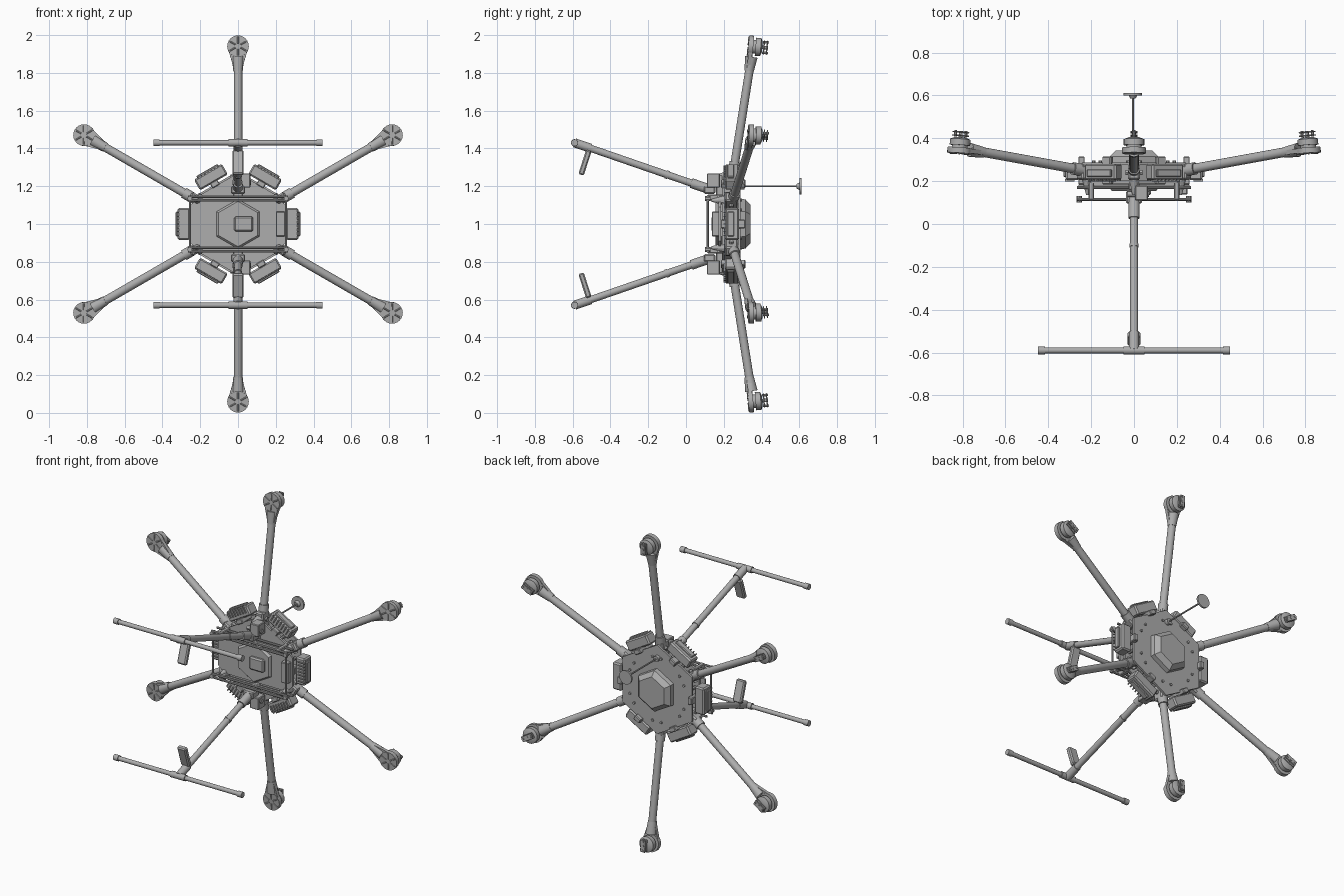
import bpy, bmesh, math
from mathutils import Matrix, Vector

if "Cube" in bpy.data.objects:
    bpy.data.objects.remove(bpy.data.objects["Cube"])

grey = bpy.data.materials.new("mid_grey")
grey.use_nodes = True
grey.diffuse_color = (0.42, 0.42, 0.42, 1)
grey.node_tree.nodes["Principled BSDF"].inputs["Base Color"].default_value = (0.42, 0.42, 0.42, 1)
parts = []
CENTRE = Matrix.Translation((0, 0, 1))


def frame(deg):
    """Frame at the hub: local x points outward, y along the rotor axis."""
    return CENTRE @ Matrix.Rotation(-math.radians(deg), 4, 'Y')


def finish(bm, name, m):
    bmesh.ops.recalc_face_normals(bm, faces=bm.faces)
    mesh = bpy.data.meshes.new(name)
    bm.to_mesh(mesh)
    bm.free()
    mesh.materials.append(grey)
    ob = bpy.data.objects.new(name, mesh)
    ob.matrix_world = m
    bpy.context.collection.objects.link(ob)
    parts.append(ob)
    return ob


def rod(name, p, q, r1, r2=None, m=CENTRE, sides=20):
    p, q = Vector(p), Vector(q)
    bm = bmesh.new()
    bmesh.ops.create_cone(bm, cap_ends=True, segments=sides, radius1=r1,
                          radius2=r1 if r2 is None else r2, depth=(q - p).length)
    turn = (q - p).to_track_quat('Z', 'Y').to_matrix().to_4x4()
    bm.transform(Matrix.Translation((p + q) / 2) @ turn)
    return finish(bm, name, m)


def box(name, centre, size, m=CENTRE, bevel=0.004, tilt=0):
    bm = bmesh.new()
    bmesh.ops.create_cube(bm, size=1)
    bm.transform(Matrix.Translation(centre) @ Matrix.Rotation(math.radians(tilt), 4, 'X')
                 @ Matrix.Diagonal((*size, 1)))
    if bevel:
        bmesh.ops.bevel(bm, geom=bm.edges[:], offset=bevel, segments=1, affect='EDGES')
    return finish(bm, name, m)


def loft(name, outline, levels, m=CENTRE):
    """Stack an x-z outline along y; levels are (y, scale)."""
    bm = bmesh.new()
    rings = [[bm.verts.new((x * s, y, z * s)) for x, z in outline] for y, s in levels]
    n = len(outline)
    for a, b in zip(rings, rings[1:]):
        for i in range(n):
            bm.faces.new((a[i], a[(i + 1) % n], b[(i + 1) % n], b[i]))
    bm.faces.new(rings[0])
    bm.faces.new(rings[-1])
    return finish(bm, name, m)


hexagon = [(math.cos(math.radians(a)), math.sin(math.radians(a))) for a in range(30, 390, 60)]

# Hub plates, core, rear dome and front cover
loft("front_hub_plate", hexagon, [(0.19, 0.27), (0.203, 0.27)])
loft("rear_hub_plate", hexagon, [(0.275, 0.28), (0.288, 0.28)])
loft("hub_core", hexagon, [(0.2, 0.21), (0.28, 0.21)])
loft("rear_dome", hexagon, [(0.28, 0.135), (0.315, 0.13), (0.342, 0.1)])
loft("front_cover", hexagon, [(0.195, 0.135), (0.165, 0.13), (0.155, 0.12)])
tray = [(-0.26, -0.09), (-0.22, -0.13), (0.22, -0.13), (0.26, -0.09),
        (0.26, 0.09), (0.22, 0.13), (0.26 - 0.48, 0.13), (-0.26, 0.09)]
loft("front_tray", tray, [(0.172, 1), (0.184, 1)])
box("side_module", (0.225, 0.16, 0), (0.05, 0.045, 0.13))
box("receiver_box", (0.03, 0.15, 0), (0.1, 0.03, 0.08), bevel=0.008)

for deg in range(30, 390, 60):
    f = frame(deg)
    # Arm with hinge clamp and locking knob
    rod("arm", (0.25, 0.247, 0), (0.885, 0.347, 0), 0.0225, m=f)
    box("arm_hinge", (0.245, 0.241, 0), (0.1, 0.07, 0.055), f, 0.008)
    rod("hinge_collar", (0.285, 0.2525, 0), (0.33, 0.2597, 0), 0.029, m=f)
    rod("hinge_pin", (0.25, 0.24, -0.04), (0.25, 0.24, 0.04), 0.012, m=f, sides=12)
    rod("locking_knob", (0.25, 0.205, 0), (0.25, 0.135, 0), 0.026, 0.007, m=f, sides=10)
    for s in (-1, 1):
        rod("hub_bolt", (0.2, 0.286, s * 0.03), (0.2, 0.296, s * 0.03), 0.008, m=f, sides=8)
        rod("hub_spacer", (0.2, 0.19, s * 0.07), (0.2, 0.28, s * 0.07), 0.01, m=f, sides=8)

    # Motor pod, leaning slightly toward the hub
    pod = f @ Matrix.Translation((0.94, 0.35, 0)) @ Matrix.Rotation(math.radians(5), 4, 'Z')
    rod("arm_end_clamp", (0.81, 0.334, 0), (0.885, 0.346, 0), 0.025, 0.033, m=f)
    neck = [(-0.12, -0.022), (-0.01, -0.053), (-0.01, 0.053), (-0.12, 0.022)]
    loft("motor_neck", neck, [(-0.017, 1), (0.004, 1)], pod)
    rod("motor_base", (0, -0.02, 0), (0, 0.006, 0), 0.057, m=pod, sides=24)
    rod("motor_stator", (0, 0, 0), (0, 0.035, 0), 0.036, m=pod)
    rod("motor_bell", (0, 0.018, 0), (0, 0.046, 0), 0.048, m=pod, sides=24)
    rod("motor_cap", (0, 0.046, 0), (0, 0.054, 0), 0.046, 0.028, m=pod, sides=24)
    rod("propeller_shaft", (0, 0.05, 0), (0, 0.084, 0), 0.009, m=pod, sides=12)
    for y in (0.063, 0.079):
        box("propeller_clamp", (0, y, 0), (0.075, 0.006, 0.034), pod, 0.002)
    for s in (-1, 1):
        rod("propeller_bolt", (s * 0.028, 0.056, 0), (s * 0.028, 0.086, 0), 0.007, m=pod, sides=8)
    for k in range(6):
        a = math.radians(k * 60)
        c, s = math.cos(a), math.sin(a)
        rod("base_rib", (c * 0.015, -0.021, s * 0.015), (c * 0.05, -0.021, s * 0.05), 0.004, m=pod, sides=6)

# Speed controller boxes between the arms
for deg in range(0, 360, 60):
    f = frame(deg)
    box("controller_box", (0.287, 0.243, 0), (0.065, 0.075, 0.17), f, 0.008)
    box("controller_lid", (0.322, 0.237, 0), (0.016, 0.036, 0.13), f)
    box("controller_bracket", (0.245, 0.25, 0), (0.03, 0.13, 0.045), f)
    for k in range(-3, 4):
        box("cooling_fin", (0.3, 0.204, k * 0.02), (0.045, 0.012, 0.006), f, 0)

# Front rail frame
for s in (-1, 1):
    for dy, dz in ((0.115, 0.145), (0.115, 0.125), (0.17, 0.145)):
        rod("cross_rail", (-0.265, dy, s * dz), (0.265, dy, s * dz), 0.007, m=CENTRE, sides=10)
    rod("upright_rail", (s * 0.255, 0.115, -0.135), (s * 0.255, 0.115, 0.135), 0.006, m=CENTRE, sides=10)
    for t in (-1, 1):
        box("rail_bracket", (s * 0.2, 0.155, t * 0.14), (0.025, 0.085, 0.03))
        rod("rail_joint", (s * 0.255, 0.1, t * 0.135), (s * 0.255, 0.13, t * 0.135), 0.013, m=CENTRE, sides=10)

# Landing gear, repeated above and below
for s in (-1, 1):
    root, foot = Vector((0, 0.12, s * 0.185)), Vector((0, -0.59, s * 0.43))
    rod("landing_leg", root, foot, 0.019)
    rod("leg_socket", root, root.lerp(foot, 0.13), 0.026)
    rod("leg_band", root.lerp(foot, 0.3), root.lerp(foot, 0.32), 0.022)
    box("leg_hinge", (0, 0.125, s * 0.18), (0.075, 0.06, 0.04), bevel=0.006)
    box("leg_servo", (0.035, 0.145, s * 0.23), (0.06, 0.07, 0.075))
    box("leg_mount", (0, 0.185, s * 0.2), (0.05, 0.05, 0.12))
    rod("servo_horn", (-0.03, 0.14, s * 0.22), (0.07, 0.14, s * 0.22), 0.014, sides=12)
    rod("foot_bar", (-0.44, -0.59, s * 0.43), (0.44, -0.59, s * 0.43), 0.0135)
    rod("foot_joint", (-0.05, -0.59, s * 0.43), (0.05, -0.59, s * 0.43), 0.019)
    rod("leg_end_sleeve", root.lerp(foot, 0.88), foot, 0.024)
    box("foot_strut", (0, -0.535, s * 0.325), (0.06, 0.03, 0.135), bevel=0.007, tilt=-s * 18)
    for t in (-1, 1):
        rod("foot_cap", (t * 0.415, -0.59, s * 0.43), (t * 0.447, -0.59, s * 0.43), 0.018)

# Antenna mast and disc
rod("mast_base", (-0.005, 0.285, 0.2), (-0.005, 0.31, 0.2), 0.018)
rod("mast", (-0.005, 0.18, 0.2), (-0.005, 0.605, 0.2), 0.005, sides=10)
rod("mast_collar", (-0.005, 0.585, 0.2), (-0.005, 0.6, 0.2), 0.012, 0.02)
rod("antenna_disc", (-0.005, 0.6, 0.2), (-0.005, 0.611, 0.2), 0.043, sides=24)

# Smooth the round parts while keeping edges sharp
bpy.ops.object.select_all(action='DESELECT')
for ob in parts:
    ob.select_set(True)
bpy.context.view_layer.objects.active = parts[0]
bpy.ops.object.shade_smooth_by_angle(angle=math.radians(30))
